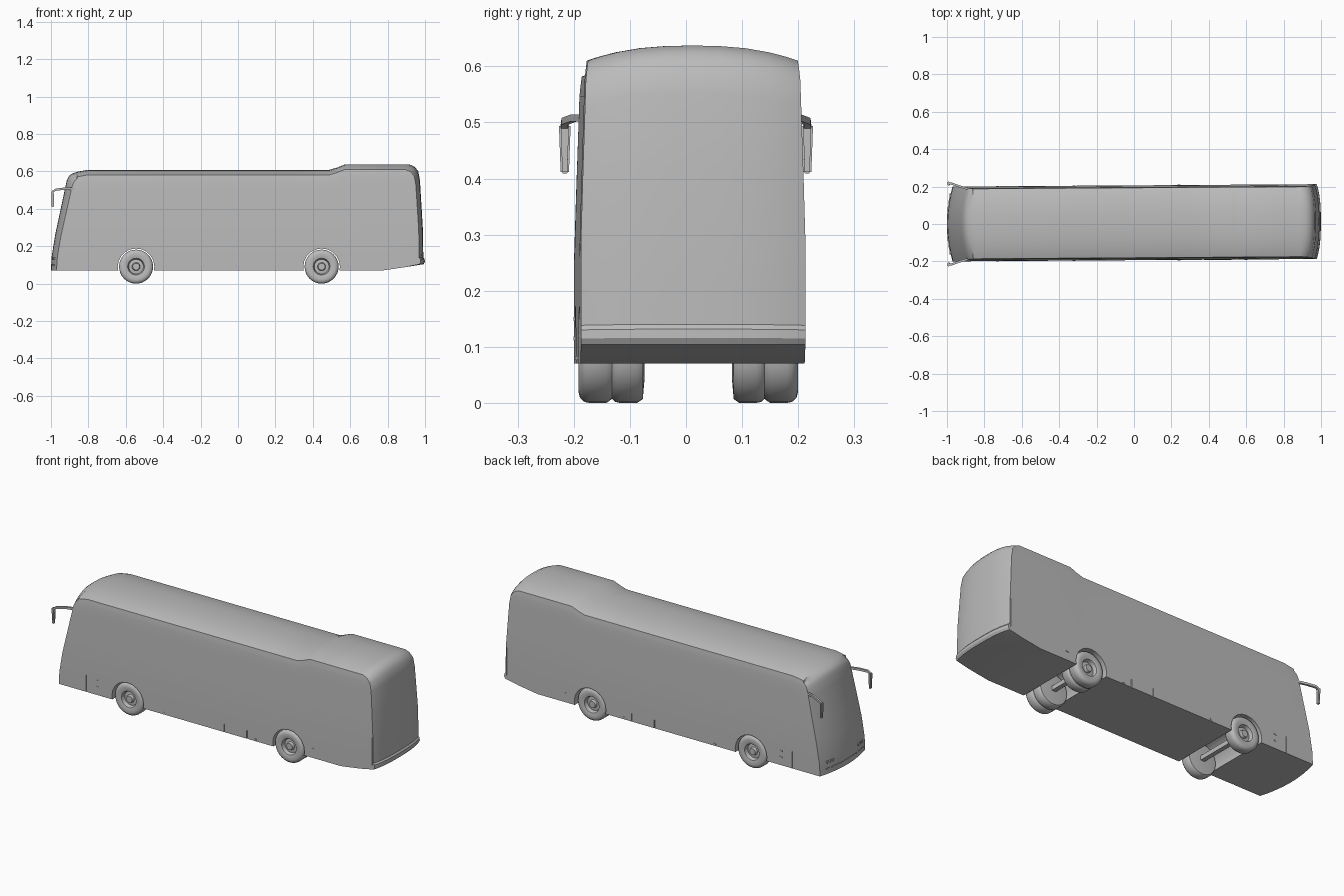
import bpy, bmesh, math
from mathutils import Vector

cube = bpy.data.objects.get("Cube")
if cube:
    bpy.data.objects.remove(cube, do_unlink=True)

grey = bpy.data.materials.new("plain grey")
grey.use_nodes = True
grey.diffuse_color = (0.5, 0.5, 0.5, 1)
grey.node_tree.nodes["Principled BSDF"].inputs["Base Color"].default_value = (0.5, 0.5, 0.5, 1)


def finish(bm, name, angle=30):
    bmesh.ops.recalc_face_normals(bm, faces=bm.faces)
    mesh = bpy.data.meshes.new(name)
    bm.to_mesh(mesh)
    bm.free()
    mesh.materials.append(grey)
    obj = bpy.data.objects.new(name, mesh)
    bpy.context.collection.objects.link(obj)
    if angle:
        smooth(obj, angle)
    return obj


def smooth(obj, angle):
    bpy.ops.object.select_all(action='DESELECT')
    obj.select_set(True)
    bpy.context.view_layer.objects.active = obj
    bpy.ops.object.shade_smooth_by_angle(angle=math.radians(angle))


def interp(t, pts):
    for (a, va), (b, vb) in zip(pts, pts[1:]):
        if t <= b:
            return va + (vb - va) * max(0, t - a) / (b - a)
    return pts[-1][1]


def add_box(bm, centre, size):
    verts = bmesh.ops.create_cube(bm, size=1)["verts"]
    for v in verts:
        v.co = Vector(centre) + Vector(c * s for c, s in zip(v.co, size))


def drift(x):
    return 0.0065 * (x + 1)


# Body shape: roof ridge and floor along the length, slope of both ends, side taper
RIDGE = [(-1, 0.587), (-0.86, 0.598), (-0.8, 0.609), (0.49, 0.609), (0.53, 0.621), (0.57, 0.637), (1, 0.637)]
FLOOR = [(0.77, 0.07), (1, 0.104)]
NOSE = [(0.07, -1), (0.14, -0.997), (0.25, -0.98), (0.55, -0.916), (0.575, -0.905), (0.587, -0.89)]
TAIL = [(0.104, 0.992), (0.116, 0.999), (0.132, 0.998), (0.14, 0.991), (0.3, 0.988), (0.55, 0.973),
        (0.6, 0.964), (0.625, 0.945), (0.637, 0.918)]
HALF = [(0, 0.2), (0.4, 0.2), (0.94, 0.191), (1, 0.187)]

STATIONS = [-1, -0.86, -0.8, -0.4, 0, 0.3, 0.49, 0.53, 0.57, 0.77, 0.89, 1]
ACROSS = [-1, -0.95, -0.87, -0.72, -0.5, -0.25, 0, 0.25, 0.5, 0.72, 0.87, 0.95, 1]
UP = [0, 0.022, 0.052, 0.068, 0.15, 0.37, 0.6, 0.84, 0.93, 0.96, 0.98, 1]


def body_point(i, j, k):
    s, v, w = STATIONS[i], ACROSS[j], UP[k]
    low, ridge = interp(s, FLOOR), interp(s, RIDGE)
    z_mid = low + w * (ridge - low)
    x = s
    if i == 0:
        x = interp(z_mid, NOSE) + 0.03 * v * v
    elif i == len(STATIONS) - 1:
        x = interp(z_mid, TAIL) - 0.022 * abs(v) ** 3
    z = low + w * (ridge - 0.027 * abs(v) ** 2.5 - low)
    return x, v * interp(w, HALF) + drift(x), z


bm = bmesh.new()
cache = {}
dims = [len(STATIONS) - 1, len(ACROSS) - 1, len(UP) - 1]


def body_vert(key):
    if key not in cache:
        cache[key] = bm.verts.new(body_point(*key))
    return cache[key]


for axis in range(3):
    a, b = [n for n in range(3) if n != axis]
    for end in (0, dims[axis]):
        for p in range(dims[a]):
            for q in range(dims[b]):
                quad = []
                for dp, dq in ((0, 0), (1, 0), (1, 1), (0, 1)):
                    key = [end] * 3
                    key[a], key[b] = p + dp, q + dq
                    quad.append(body_vert(tuple(key)))
                bm.faces.new(quad)
body = finish(bm, "body", None)

# Wheel arches run across the whole width
AXLES = {"front": -0.545, "rear": 0.447}


def cut(cutter):
    cutter.hide_render = True
    cutter.hide_viewport = True
    mod = body.modifiers.new(cutter.name, 'BOOLEAN')
    mod.operation = 'DIFFERENCE'
    mod.solver = 'EXACT'
    mod.object = cutter


bm = bmesh.new()
for x in AXLES.values():
    rings = []
    for y in (-0.3, 0.3):
        rings.append([bm.verts.new((x + 0.098 * math.cos(t), y, 0.09 + 0.098 * math.sin(t)))
                      for t in (math.tau * n / 20 for n in range(20))])
        bm.faces.new(rings[-1])
    for n in range(20):
        m = (n + 1) % 20
        bm.faces.new((rings[0][n], rings[0][m], rings[1][m], rings[1][n]))
cut(finish(bm, "arch_cutter", None))

# Thin panel seams in the lower sides and rear corners
bm = bmesh.new()
for side in (-1, 1):
    for x, low, high in ((-0.8, 0.05, 0.165), (0.05, 0.05, 0.115), (0.19, 0.05, 0.115), (0.962, 0.125, 0.28)):
        add_box(bm, (x, side * 0.202 + drift(x), (low + high) / 2), (0.004, 0.016, high - low))
cut(finish(bm, "seam_cutter", None))

# Bake the cuts, then smooth the shell
bpy.context.view_layer.update()
baked = bpy.data.meshes.new_from_object(body.evaluated_get(bpy.context.evaluated_depsgraph_get()))
body.modifiers.clear()
body.data = baked
smooth(body, 28)

# Wheels: radius and depth from the outer face, spun round the axle
TYRE = [(0, 0.008), (0.018, 0.008), (0.022, 0.022), (0.039, 0.024), (0.045, 0.004), (0.052, 0.002), (0.07, 0),
        (0.082, 0.003), (0.089, 0.011), (0.091, 0.02), (0.091, 0.05), (0.084, 0.06), (0.05, 0.063), (0, 0.063)]


def wheel(name, x, y, side):
    bm = bmesh.new()
    verts = [bm.verts.new((x + r, y - side * d, 0.091)) for r, d in TYRE]
    edges = [bm.edges.new(pair) for pair in zip(verts, verts[1:])]
    bmesh.ops.spin(bm, geom=verts + edges, cent=(x, y, 0.091), axis=(0, 1, 0),
                   angle=math.tau, steps=32, use_merge=True)
    bmesh.ops.remove_doubles(bm, verts=bm.verts, dist=0.0002)
    finish(bm, name, 40)


for side, label in ((-1, "right"), (1, "left")):
    for axle, x in AXLES.items():
        wheel(f"{axle}_{label}_wheel", x, side * 0.196 + 0.004, side)
    wheel(f"inner_rear_{label}_wheel", AXLES["rear"], side * 0.141 + 0.004, side)

# Axles
for axle, x in AXLES.items():
    bm = bmesh.new()
    add_box(bm, (x, 0.004, 0.091), (0.025, 0.3, 0.025))
    finish(bm, axle + "_axle")

# Mirrors: a swept arm and a hanging tapered head
for side, label in ((-1, "right"), (1, "left")):
    bm = bmesh.new()
    path = [(-0.87, 0.183, 0.508), (-0.93, 0.2, 0.508), (-0.975, 0.216, 0.502), (-0.992, 0.217, 0.49)]
    rings = []
    for x, y, z in path:
        rings.append([bm.verts.new((x, side * (y + dy), z + dz))
                      for dy, dz in ((-0.006, -0.006), (0.006, -0.006), (0.006, 0.006), (-0.006, 0.006))])
    for r0, r1 in zip(rings, rings[1:]):
        for n in range(4):
            bm.faces.new((r0[n], r0[n - 1], r1[n - 1], r1[n]))
    bm.faces.new(rings[0])
    bm.faces.new(rings[-1])
    finish(bm, label + "_mirror_arm")

    bm = bmesh.new()
    add_box(bm, (0, 0, 0), (0.013, 0.021, 0.088))
    for v in bm.verts:
        if v.co.z < 0:
            v.co.y *= 0.7
        v.co += Vector((-0.991 - 0.02 * v.co.z, side * 0.216, 0.453))
    bmesh.ops.bevel(bm, geom=bm.edges[:], offset=0.003, segments=2, affect='EDGES')
    finish(bm, label + "_mirror_head", 40)

# Small side marker lamps and front lamp rows
bm = bmesh.new()
for side in (-1, 1):
    for x, z in ((-0.73, 0.15), (-0.73, 0.115), (-0.32, 0.08), (0.24, 0.08), (0.6, 0.12)):
        add_box(bm, (x, side * 0.2 + drift(x), z), (0.016, 0.004, 0.007))
    for y in (0.11, 0.13, 0.15):
        add_box(bm, (-0.998 + 0.75 * y * y, side * y, 0.135), (0.008, 0.013, 0.012))
finish(bm, "marker_lamps")

# Front bumper trim line
bm = bmesh.new()
for n in range(-4, 5):
    y = n * 0.036
    add_box(bm, (-0.999 + 0.75 * y * y, y, 0.1), (0.004, 0.036, 0.004))
finish(bm, "front_bumper_trim")
